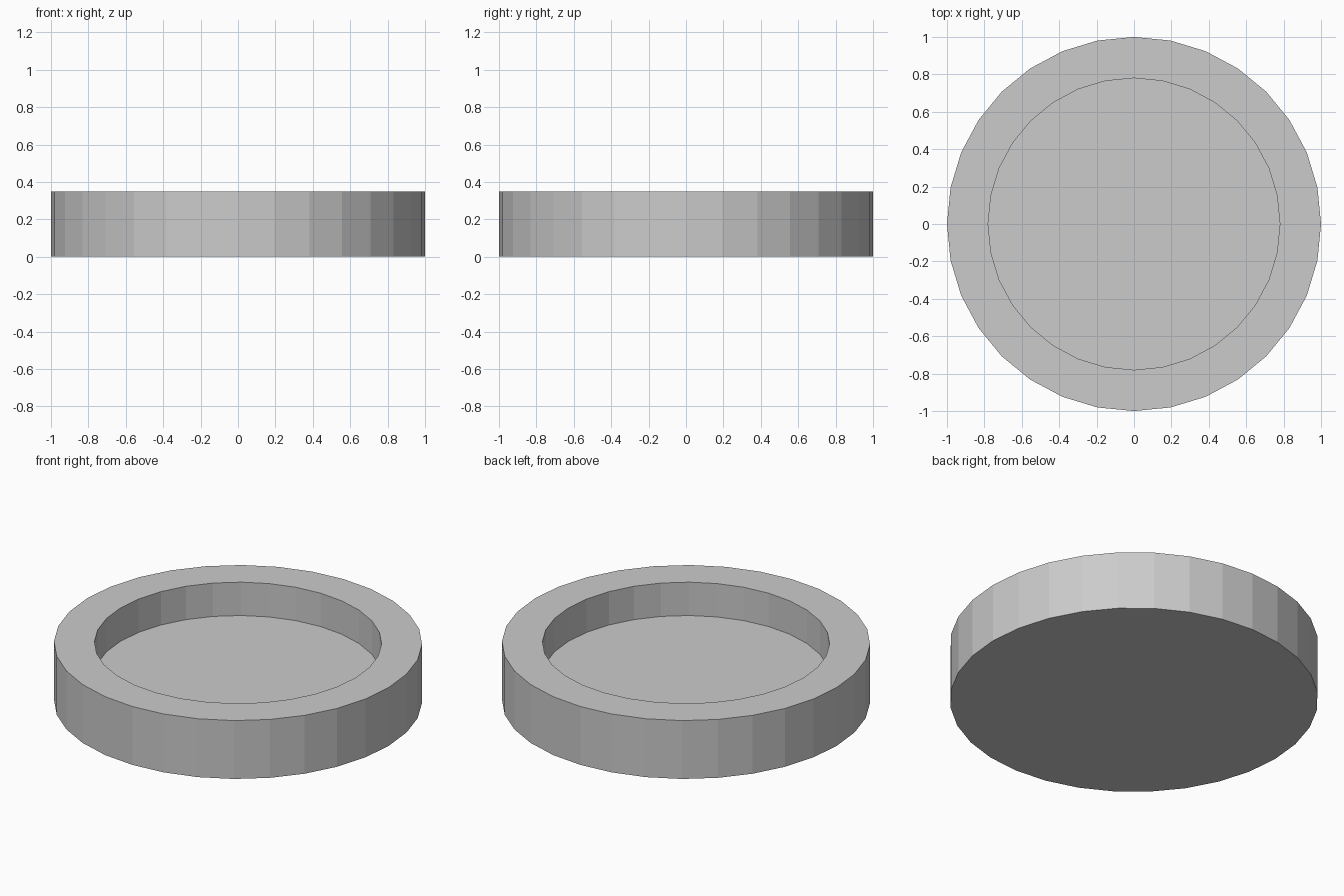
import bpy
import bmesh
from math import cos, sin, tau

if "Cube" in bpy.data.objects:
    bpy.data.objects.remove(bpy.data.objects["Cube"])

SIDES = 32
# (radius, z) profile from the underside, over the rim, down to the recessed floor
PROFILE = [(1.0, 0.0), (1.0, 0.35), (0.78, 0.35), (0.78, 0.15)]

bm = bmesh.new()


def ring(radius, z):
    return [bm.verts.new((radius * cos(tau * i / SIDES), radius * sin(tau * i / SIDES), z))
            for i in range(SIDES)]


rings = [ring(r, z) for r, z in PROFILE]

# Outer wall, flat rim and inner wall
for low, high in zip(rings, rings[1:]):
    for i in range(SIDES):
        j = (i + 1) % SIDES
        bm.faces.new((low[i], low[j], high[j], high[i]))

# Underside and recessed floor
bm.faces.new(rings[0][::-1])
bm.faces.new(rings[-1])
bmesh.ops.recalc_face_normals(bm, faces=bm.faces)

mesh = bpy.data.meshes.new("round_tray")
bm.to_mesh(mesh)
bm.free()
bpy.context.collection.objects.link(bpy.data.objects.new("round_tray", mesh))
